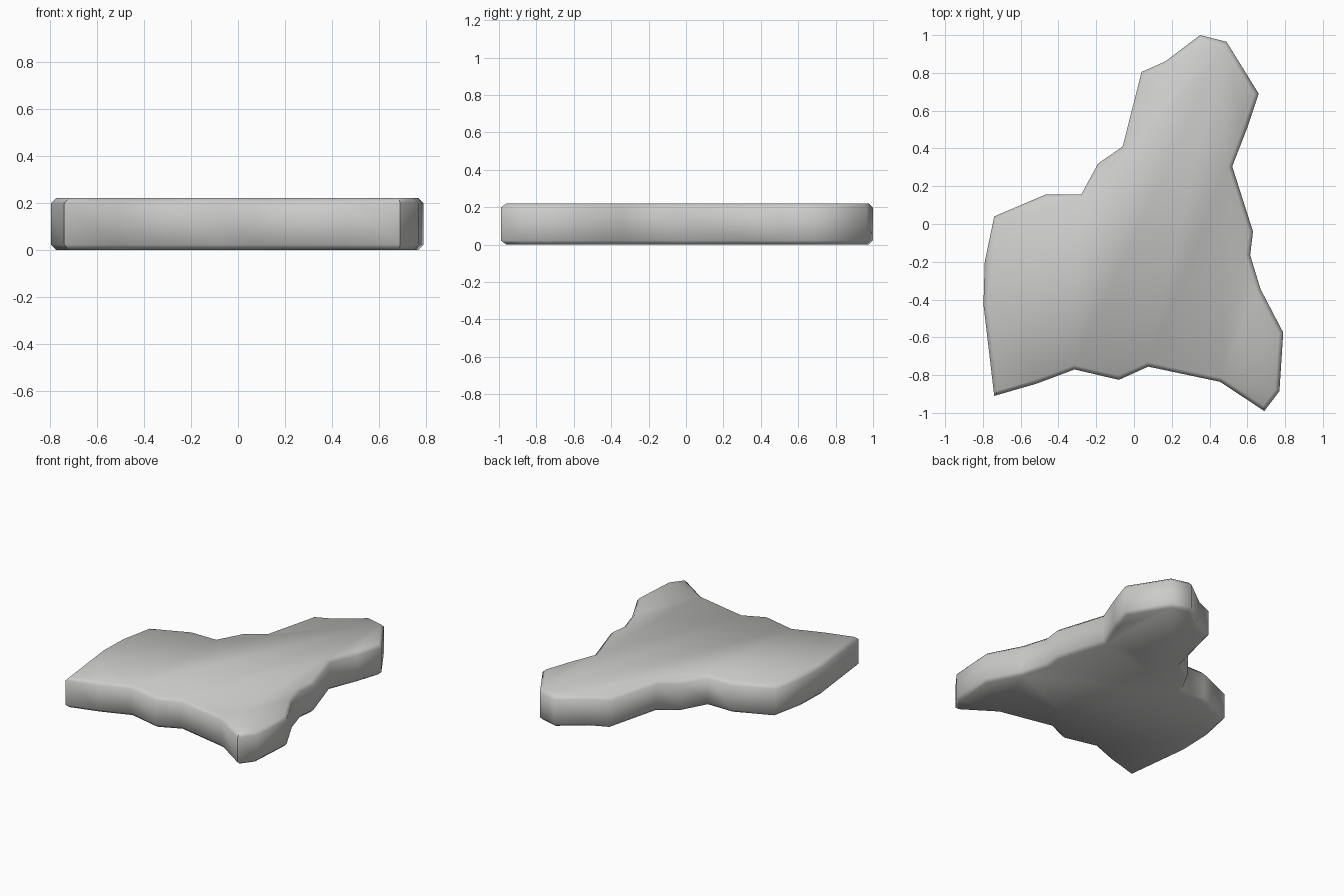
import bpy, bmesh, math

if "Cube" in bpy.data.objects:
    bpy.data.objects.remove(bpy.data.objects["Cube"])

# Flat irregular slab: outline seen from above, clockwise from the far tip
OUTLINE = [
    (0.35, 1.0), (0.49, 0.965), (0.66, 0.69), (0.60, 0.51), (0.52, 0.305),
    (0.63, -0.04), (0.615, -0.165), (0.67, -0.345), (0.79, -0.575),
    (0.77, -0.885), (0.69, -0.99), (0.455, -0.835), (0.075, -0.755),
    (-0.08, -0.825), (-0.315, -0.77), (-0.515, -0.845), (-0.74, -0.91),
    (-0.797, -0.425), (-0.79, -0.20), (-0.74, 0.04), (-0.47, 0.155),
    (-0.28, 0.155), (-0.19, 0.32), (-0.06, 0.41), (0.04, 0.805), (0.165, 0.86),
]
HEIGHT = 0.22
BEVEL = 0.022

stone = bpy.data.materials.new("light grey stone")
stone.diffuse_color = (0.6, 0.6, 0.59, 1)
stone.use_nodes = True
stone.node_tree.nodes["Principled BSDF"].inputs["Base Color"].default_value = stone.diffuse_color

# Extrude the outline into a slab
bm = bmesh.new()
base = bm.faces.new([bm.verts.new((x, y, 0)) for x, y in OUTLINE])
ext = bmesh.ops.extrude_face_region(bm, geom=[base], use_keep_orig=True)
for v in ext["geom"]:
    if isinstance(v, bmesh.types.BMVert):
        v.co.z = HEIGHT
bmesh.ops.recalc_face_normals(bm, faces=bm.faces)

# Chamfer the upper and lower rims
rims = [e for e in bm.edges if abs(e.verts[0].co.z - e.verts[1].co.z) < 1e-5]
bmesh.ops.bevel(bm, geom=rims, offset=BEVEL, offset_type='OFFSET',
                segments=1, profile=0.5, affect='EDGES')
bmesh.ops.recalc_face_normals(bm, faces=bm.faces)

mesh = bpy.data.meshes.new("stone_slab")
bm.to_mesh(mesh)
bm.free()
slab = bpy.data.objects.new("stone_slab", mesh)
bpy.context.collection.objects.link(slab)
mesh.materials.append(stone)

# Smooth rims, with the sharpest corners kept crisp
bpy.context.view_layer.objects.active = slab
slab.select_set(True)
bpy.ops.object.shade_smooth_by_angle(angle=math.radians(48))
